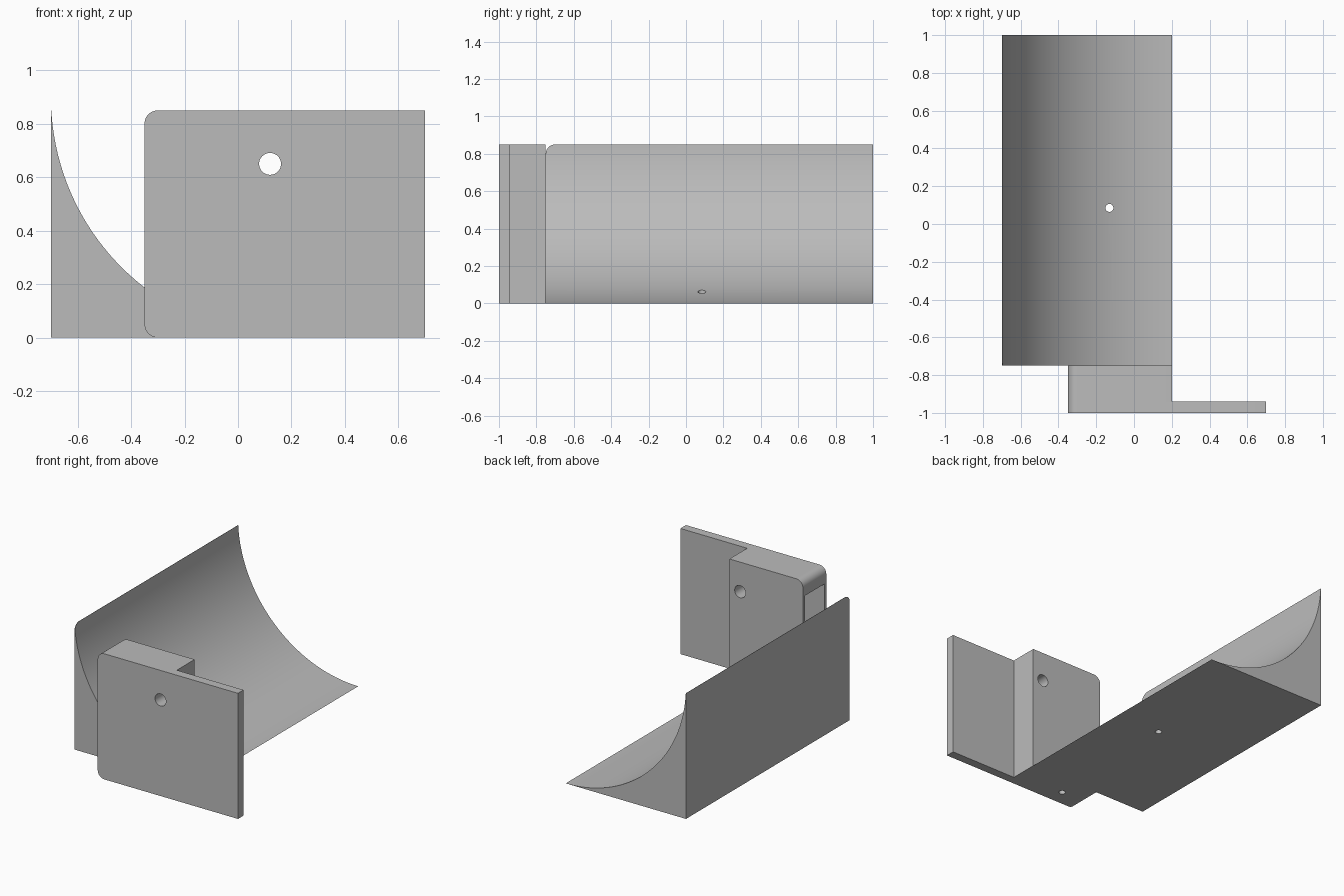
import bpy, bmesh, math
from mathutils import Vector

if "Cube" in bpy.data.objects:
    bpy.data.objects.remove(bpy.data.objects["Cube"], do_unlink=True)

grey = bpy.data.materials.new("plain grey")
grey.use_nodes = True
COLOUR = (0.5, 0.5, 0.5, 1)
grey.diffuse_color = COLOUR
grey.node_tree.nodes["Principled BSDF"].inputs["Base Color"].default_value = COLOUR


def arc(cx, cz, r, start, end, steps):
    """Points along a circular arc, angles in degrees."""
    angles = [math.radians(start + (end - start) * i / steps) for i in range(steps + 1)]
    return [(cx + r * math.cos(a), cz + r * math.sin(a)) for a in angles]


def prism(name, profile, axis, lo, hi):
    """Extrude a closed profile along an axis; the profile uses the other two axes in order."""
    def place(p):
        co = list(p)
        co.insert("xyz".index(axis), lo)
        return co
    bm = bmesh.new()
    face = bm.faces.new([bm.verts.new(place(p)) for p in profile])
    out = bmesh.ops.extrude_face_region(bm, geom=[face])
    shift = Vector((0, 0, 0))
    shift["xyz".index(axis)] = hi - lo
    moved = [g for g in out["geom"] if isinstance(g, bmesh.types.BMVert)]
    bmesh.ops.translate(bm, verts=moved, vec=shift)
    bmesh.ops.recalc_face_normals(bm, faces=bm.faces)
    mesh = bpy.data.meshes.new(name)
    bm.to_mesh(mesh)
    bm.free()
    mesh.materials.append(grey)
    obj = bpy.data.objects.new(name, mesh)
    bpy.context.collection.objects.link(obj)
    return obj


def rect(a0, a1, b0, b1):
    return [(a0, b0), (a1, b0), (a1, b1), (a0, b1)]


def circle(a, b, r):
    return arc(a, b, r, 0, 360, 40)[:-1]


def cut(target, cutter):
    """Subtract the cutter for good and discard it."""
    cutter.hide_render = True
    mod = target.modifiers.new("cut", 'BOOLEAN')
    mod.operation, mod.solver, mod.object = 'DIFFERENCE', 'EXACT', cutter
    bpy.ops.object.select_all(action='DESELECT')
    bpy.context.view_layer.objects.active = target
    target.select_set(True)
    bpy.ops.object.modifier_apply(modifier=mod.name)
    bpy.data.objects.remove(cutter, do_unlink=True)


def smooth(obj):
    bpy.ops.object.select_all(action='DESELECT')
    bpy.context.view_layer.objects.active = obj
    obj.select_set(True)
    bpy.ops.object.shade_smooth_by_angle(angle=math.radians(30))


HEIGHT, ROUND = 0.85, 0.05
LEFT, STEP, RIGHT = -0.7, 0.2, 0.7
FRONT, JOIN, BACK = -1, -0.75, 1
SIDE = -0.35

# Concave ramp: a quarter-circle hollow swept from front to back
R = STEP - LEFT
top_angle = 180 + math.degrees(math.asin((R - HEIGHT) / R))
ramp = prism("curved_ramp",
             [(LEFT, 0)] + arc(STEP, R, R, 270, top_angle, 64) + [(LEFT, HEIGHT)],
             "y", JOIN, BACK)

# Rounded upper front corner of the ramp wall
over = 0.05
corner = arc(JOIN + ROUND, HEIGHT - ROUND, ROUND, 90, 180, 12)
corner += [(JOIN - over, HEIGHT - ROUND), (JOIN - over, HEIGHT + over),
           (JOIN + ROUND, HEIGHT + over)]
cut(ramp, prism("corner_cutter", corner, "x", LEFT - over, STEP + over))

# Drain hole through the ramp
cut(ramp, prism("ramp_hole_cutter", circle(-0.13, 0.085, 0.021), "z", -0.1, 0.3))

# Mounting block with rounded edges on one side
block = prism("mounting_block",
              [(RIGHT, 0), (RIGHT, HEIGHT)]
              + arc(SIDE + ROUND, HEIGHT - ROUND, ROUND, 90, 180, 12)
              + arc(SIDE + ROUND, ROUND, ROUND, 180, 270, 12),
              "y", FRONT, JOIN)

# Step that leaves the thin flange
cut(block, prism("flange_cutter", rect(STEP, 1, -0.94, -0.5), "z", -0.1, 1))

# Pocket open on the rounded side
cut(block, prism("pocket_cutter", rect(-0.98, -0.77, 0.1, 0.74), "x", -0.5, 0.03))

# Screw hole through the block, and drain hole into the pocket
cut(block, prism("screw_hole_cutter", circle(0.12, 0.65, 0.041), "y", -1.1, -0.6))
cut(block, prism("drain_hole_cutter", circle(-0.155, -0.89, 0.021), "z", -0.1, 0.2))

for part in (ramp, block):
    smooth(part)
